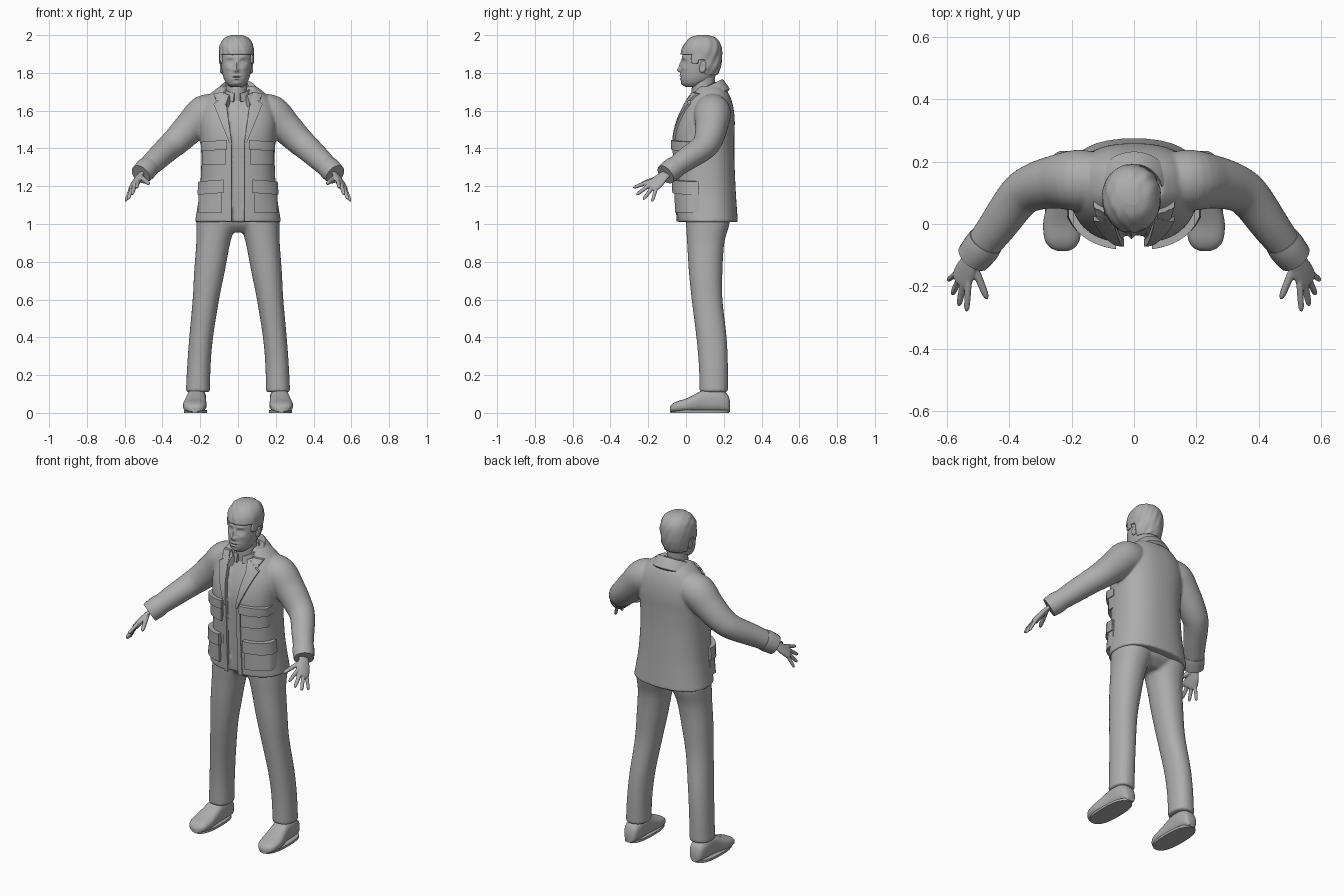
import bpy, bmesh, math
from mathutils import Vector

if "Cube" in bpy.data.objects:
    bpy.data.objects.remove(bpy.data.objects["Cube"])

grey = bpy.data.materials.new("plain grey")
grey.diffuse_color = (0.42, 0.42, 0.42, 1)
grey.use_nodes = True
grey.node_tree.nodes["Principled BSDF"].inputs["Base Color"].default_value = grey.diffuse_color


# ---------- helpers ----------
def smooth_rows(rows, k):
    """Catmull-Rom interpolation of number tuples."""
    out = []
    for i in range(len(rows) - 1):
        a, b, c, d = (rows[max(i - 1, 0)], rows[i], rows[i + 1], rows[min(i + 2, len(rows) - 1)])
        for j in range(k):
            t = j / k
            out.append(tuple(0.5 * (2 * q + (r - p) * t + (2 * p - 5 * q + 4 * r - s) * t * t
                                    + (3 * q - p - 3 * r + s) * t ** 3)
                             for p, q, r, s in zip(a, b, c, d)))
    return out + [rows[-1]]


def oval(n, p):
    """Unit superellipse."""
    f = lambda v: math.copysign(abs(v) ** (2 / p), v)
    return [(f(math.cos(2 * math.pi * i / n)), f(math.sin(2 * math.pi * i / n))) for i in range(n)]


def loft(bm, rings):
    vs = [[bm.verts.new(p) for p in r] for r in rings]
    n = len(vs[0])
    for a, b in zip(vs, vs[1:]):
        for i in range(n):
            bm.faces.new((a[i], a[(i + 1) % n], b[(i + 1) % n], b[i]))
    bm.faces.new(vs[0][::-1])
    bm.faces.new(vs[-1])


def stack(rows, n=48, p=2.0, k=5):
    """Horizontal rings from rows of (z, centre x, half width, front y, back y)."""
    return [[Vector((cx + u * rx, (yf + yb) / 2 + v * (yb - yf) / 2, z)) for u, v in oval(n, p)]
            for z, cx, rx, yf, yb in smooth_rows(rows, k)]


def tube(rows, side=(0, 0, 1), flat=1.0, n=24, k=5):
    """Rings across a path of (x, y, z, radius)."""
    rows = smooth_rows(rows, k)
    pts = [Vector(r[:3]) for r in rows]
    rings = []
    for i, c in enumerate(pts):
        t = (pts[min(i + 1, len(pts) - 1)] - pts[max(i - 1, 0)]).normalized()
        u = Vector(side)
        u = (u - t * u.dot(t)).normalized()
        w = t.cross(u)
        rings.append([c + (u * a + w * b * flat) * rows[i][3] for a, b in oval(n, 2)])
    return rings


def flip(rings):
    return [[Vector((-v.x, v.y, v.z)) for v in r] for r in rings]


def finish(name, bm, mirror=False, voxel=0, relax=0, recalc=True):
    if recalc:
        bmesh.ops.recalc_face_normals(bm, faces=bm.faces)
    me = bpy.data.meshes.new(name)
    bm.to_mesh(me)
    bm.free()
    me.materials.append(grey)
    for f in me.polygons:
        f.use_smooth = True
    me.set_sharp_from_angle(angle=math.radians(42))
    ob = bpy.data.objects.new(name, me)
    bpy.context.collection.objects.link(ob)
    if mirror:
        ob.modifiers.new("mirror", 'MIRROR').use_mirror_merge = False
    if voxel:
        m = ob.modifiers.new("blend", 'REMESH')
        m.mode, m.voxel_size, m.use_smooth_shade = 'VOXEL', voxel, True
    if relax:
        m = ob.modifiers.new("relax", 'SMOOTH')
        m.factor, m.iterations = 0.5, relax
    return ob


# ---------- jacket body with open front, and sleeves ----------
BODY = [(1.01, 0, .228, -.045, .275), (1.1, 0, .213, -.05, .268), (1.2, 0, .2, -.055, .262),
        (1.35, 0, .194, -.06, .256), (1.46, 0, .2, -.06, .256), (1.55, 0, .205, -.04, .258),
        (1.63, 0, .188, -.005, .248), (1.69, 0, .145, .03, .226), (1.73, 0, .095, .05, .195)]
POWER = 2.4
FINE = smooth_rows(BODY, 12)


def front_y(x, z, off):
    """Front of the jacket, grown outward by off."""
    _, _, rx, yf, yb = min(FINE, key=lambda r: abs(r[0] - z))
    q = min(abs(x) / (rx + off), 0.985)
    return (yf + yb) / 2 - ((yb - yf) / 2 + off) * (1 - q ** POWER) ** (1 / POWER)


bm = bmesh.new()
rings = stack(BODY, n=160, p=POWER, k=6)
for r in rings:
    for v in r:
        gap = .036 + max(0, v.z - 1.42) * .13
        if v.y < .09 and abs(v.x) < gap:
            v.y += .024
loft(bm, rings)
sleeve = tube([(.1, .14, 1.6, .085), (.175, .14, 1.585, .098), (.25, .135, 1.515, .086), (.32, .118, 1.445, .076),
               (.37, .085, 1.4, .069), (.44, -.01, 1.335, .061), (.505, -.095, 1.272, .051)], n=32)
loft(bm, sleeve)
loft(bm, flip(sleeve))
finish("jacket", bm, voxel=.007, relax=5)

# cuffs
bm = bmesh.new()
loft(bm, tube([(.475, -.055, 1.302, .058), (.49, -.077, 1.287, .06), (.515, -.108, 1.262, .056)], k=2))
finish("sleeve_cuff", bm, mirror=True)


# pockets, flaps, lapels and front edges are plates wrapped on the jacket front
def plate(name, bl, br, tr, tl, thick, n=10):
    def row(t, off):
        a, b = Vector(bl).lerp(Vector(tl), t), Vector(br).lerp(Vector(tr), t)
        pts = [a.lerp(b, i / n) for i in range(n + 1)]
        return [Vector((q.x, front_y(q.x, q.y, off), q.y)) for q in pts]
    b = bmesh.new()
    loft(b, [row(i / n, thick) + row(i / n, -.012)[::-1] for i in range(n + 1)])
    finish(name, b, mirror=True)


plate("chest_pocket", (.065, 1.315), (.19, 1.315), (.19, 1.43), (.065, 1.43), .014)
plate("chest_pocket_flap", (.058, 1.395), (.196, 1.385), (.196, 1.435), (.058, 1.445), .022)
plate("hip_pocket", (.085, 1.06), (.212, 1.06), (.207, 1.22), (.085, 1.22), .016)
plate("hip_pocket_flap", (.078, 1.165), (.215, 1.155), (.21, 1.225), (.078, 1.235), .025)
plate("front_edge", (.034, 1.012), (.06, 1.012), (.055, 1.43), (.034, 1.43), .005)
plate("lapel", (.032, 1.42), (.042, 1.42), (.13, 1.635), (.068, 1.68), .012)
plate("lapel_notch", (.075, 1.65), (.118, 1.655), (.13, 1.69), (.075, 1.70), .012)

# turned-down collar
bm = bmesh.new()
rings = []
for i in range(41):
    th = math.radians(-150 + 7.5 * i)
    z = 1.722 + .045 * math.cos(th)
    rings.append([Vector((math.sin(th) * r, .1 + math.cos(th) * r, z + dz)) for r, dz in
                  ((.082, -.06), (.086, -.008), (.092, 0), (.1, -.006), (.132, -.052), (.122, -.065))])
loft(bm, rings)
finish("jacket_collar", bm)

# shirt collar
bm = bmesh.new()
rings = []
for i in range(33):
    th = math.radians(-165 + 330 / 32 * i)
    z = 1.722 + .03 * math.cos(th)
    rings.append([Vector((math.sin(th) * r - .004, .093 + math.cos(th) * r * 1.05, z + dz)) for r, dz in
                  ((.056, -.05), (.061, 0), (.067, 0), (.076, -.045))])
loft(bm, rings)
finish("shirt_collar", bm)

# ---------- trousers ----------
bm = bmesh.new()
leg = stack([(.11, .212, .064, .072, .222), (.25, .207, .062, .068, .222), (.4, .195, .063, .055, .215),
             (.6, .17, .07, .03, .193), (.75, .151, .081, .015, .193), (.9, .131, .09, .006, .203),
             (1.0, .116, .104, 0, .23), (1.07, .11, .104, 0, .235)], n=40, p=2.2)
loft(bm, leg)
loft(bm, flip(leg))
loft(bm, stack([(.955, 0, .1, .05, .17), (1.0, 0, .19, .01, .225), (1.07, 0, .2, 0, .235)], p=2.3))
finish("trousers", bm, voxel=.009, relax=4)

# ---------- shoes ----------
bm = bmesh.new()
SHOE = [(.233, .217, .022, .06), (.218, .218, .04, .1), (.17, .219, .05, .128), (.1, .221, .052, .125),
        (.05, .225, .057, .1), (0, .229, .062, .076), (-.05, .23, .056, .06), (-.075, .229, .04, .046),
        (-.086, .228, .018, .032)]
loft(bm, [[Vector((cx + u * rx, y, .004 + (h - .004) * (1 + v) / 2)) for u, v in oval(32, 2.6)]
          for y, cx, rx, h in smooth_rows(SHOE, 4)])
finish("shoe", bm, mirror=True)

# shoe soles
bm = bmesh.new()
loft(bm, [[Vector((.225 + u * .061, .073 + v * .155, z)) for u, v in oval(40, 2.5)] for z in (0, .014)])
finish("shoe_sole", bm, mirror=True)

# ---------- hands ----------
bm = bmesh.new()
WIDE = (-.045, -.05, .035)
loft(bm, tube([(.5, -.09, 1.277, .03), (.522, -.118, 1.255, .031), (.538, -.148, 1.226, .04),
               (.552, -.178, 1.2, .041), (.557, -.188, 1.192, .034)], side=WIDE, flat=.42))
FINGERS = [((.531, -.2, 1.222), (.536, -.28, 1.192), .0105), ((.547, -.193, 1.207), (.561, -.262, 1.155), .011),
           ((.56, -.178, 1.193), (.582, -.226, 1.13), .0105), ((.571, -.16, 1.18), (.596, -.18, 1.118), .0095),
           ((.513, -.135, 1.248), (.47, -.24, 1.212), .0125)]
for base, tip, r in FINGERS:
    a, b = Vector(base), Vector(tip)
    path = [(*a.lerp(b, t), r * s) for t, s in ((-.25, .9), (0, 1.05), (.45, 1), (.85, .85), (1, .35))]
    loft(bm, tube(path, side=WIDE, n=12, k=3))
finish("hand", bm, mirror=True, voxel=.004, relax=2)

# ---------- head and neck ----------
HX = -.008
HEAD = [(1.724, HX, .03, 0, .07), (1.74, HX, .05, -.018, .1), (1.765, HX, .065, -.028, .14),
        (1.8, HX, .075, -.029, .166), (1.84, HX, .081, -.026, .179), (1.88, HX, .084, -.021, .184),
        (1.92, HX, .083, -.012, .182), (1.955, HX, .072, .008, .17), (1.98, HX, .05, .035, .146),
        (1.992, HX, .018, .07, .112)]
# (x, z, x size, z size, push along y): nose, tip, sockets, eyes, brows, lips, mouth line, chin
FACE = [(0, 1.838, .008, .024, -.010), (0, 1.815, .015, .011, -.016), (.034, 1.858, .017, .011, .011),
        (.034, 1.857, .010, .006, -.006), (.034, 1.882, .022, .007, -.005), (0, 1.785, .022, .005, -.006),
        (0, 1.777, .024, .003, .005), (0, 1.768, .018, .005, -.005), (0, 1.743, .02, .01, -.006),
        (.045, 1.825, .017, .012, -.004)]
bm = bmesh.new()
rings = stack(HEAD, n=128, p=2.15, k=9)
for r in rings:
    for v in r:
        if v.y < .07:
            for x, z, sx, sz, push in FACE:
                d = abs(v.x - HX) - x
                v.y += push * math.exp(-(d / sx) ** 2 - ((v.z - z) / sz) ** 2)
loft(bm, rings)
finish("head", bm)

bm = bmesh.new()
loft(bm, stack([(1.6, HX, .062, .035, .165), (1.7, HX, .057, .03, .152), (1.79, HX, .058, .035, .155)]))
finish("neck", bm)

# ears
for s, side in ((1, "left"), (-1, "right")):
    bm = bmesh.new()
    bmesh.ops.create_uvsphere(bm, u_segments=20, v_segments=14, radius=1)
    for v in bm.verts:
        dent = .008 * math.exp(-(v.co.y ** 2 + v.co.z ** 2) / .2) if v.co.x * s > 0 else 0
        v.co = Vector((HX + s * (.08 - dent) + v.co.x * .012, .09 + v.co.y * .019 + v.co.z * .006,
                       1.832 + v.co.z * .033))
    finish(side + "_ear", bm)


# hair: a grown copy of the head kept above the hairline
def hairline(y):
    if y < .03:
        return 1.898
    if y < .065:
        return 1.85
    return 1.872 if y < .105 else 1.79


bm = bmesh.new()
loft(bm, stack([(z + .008 * (z > 1.9), cx, rx + .009, yf - .009, yb + .007) for z, cx, rx, yf, yb in HEAD],
               n=96, p=2.1, k=8))
bmesh.ops.recalc_face_normals(bm, faces=bm.faces)
low = [f for f in bm.faces if f.calc_center_median().z < hairline(f.calc_center_median().y)]
bmesh.ops.delete(bm, geom=low, context='FACES')
for v in bm.verts:
    lock = .0022 * math.sin(v.co.x * 150 + v.co.z * 60) * math.sin(v.co.y * 70)
    v.co.x += lock
    v.co.y += lock
hair = finish("hair", bm, recalc=False)
m = hair.modifiers.new("thickness", 'SOLIDIFY')
m.thickness, m.offset = .014, -1
